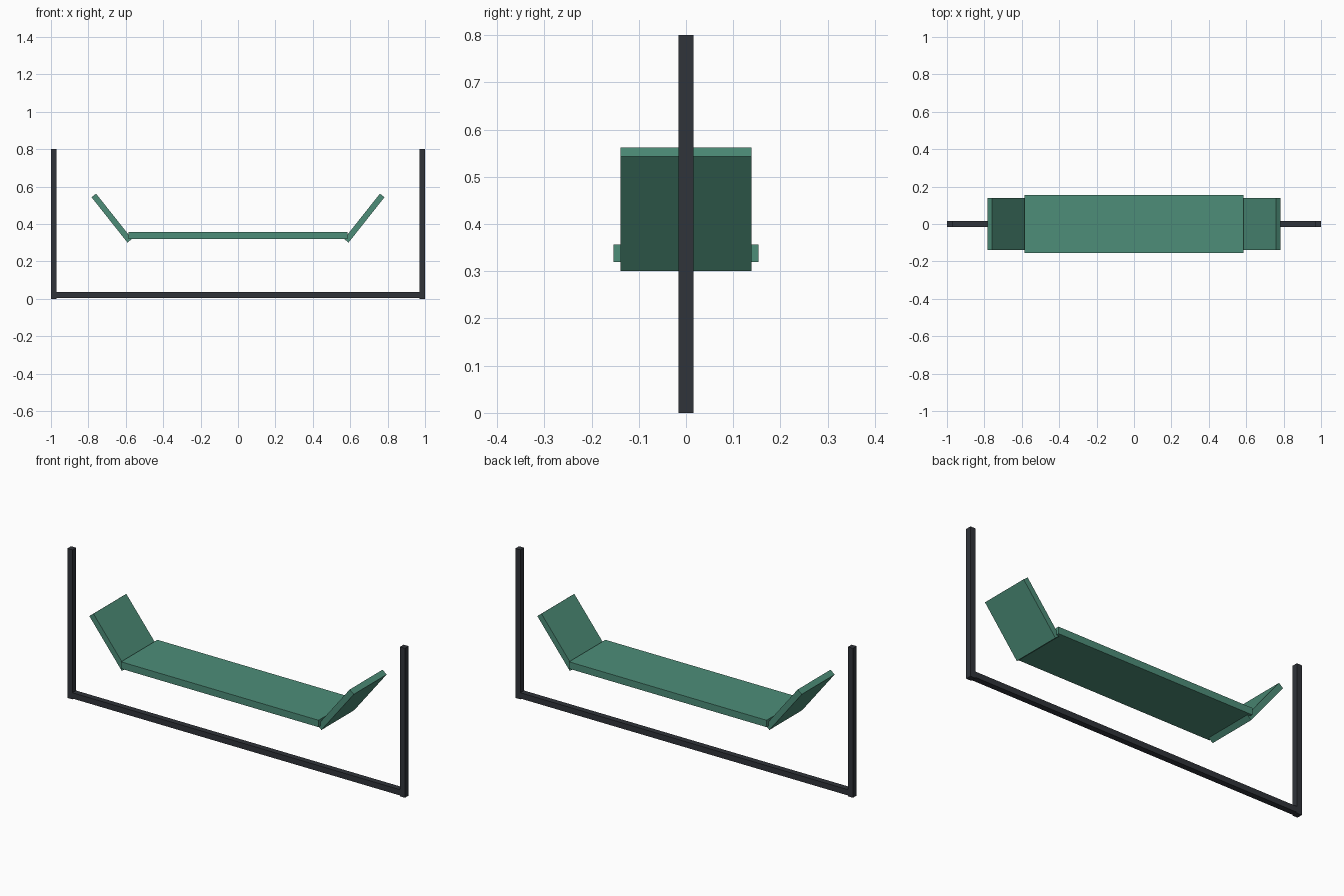
import bpy
from math import radians
from mathutils import Matrix

if "Cube" in bpy.data.objects:
    bpy.data.objects.remove(bpy.data.objects["Cube"])


def material(name, color):
    m = bpy.data.materials.new(name)
    m.diffuse_color = (*color, 1)
    m.use_nodes = True
    m.node_tree.nodes["Principled BSDF"].inputs["Base Color"].default_value = m.diffuse_color
    return m


def box(name, center, size, mat, tilt=0):
    bpy.ops.mesh.primitive_cube_add(size=1, location=center)
    ob = bpy.context.object
    ob.name = name
    ob.data.transform(Matrix.Diagonal((*size, 1)))
    ob.rotation_euler.y = tilt
    ob.data.materials.append(mat)
    return ob


fabric = material("green_padding", (0.075, 0.27, 0.19))
metal = material("dark_metal", (0.03, 0.034, 0.042))

# Flat middle panel
box("seat", (0, 0, 0.3385), (1.17, 0.308, 0.037), fabric)

# Ground rail between the posts
box("base_rail", (0, 0, 0.02), (1.95, 0.031, 0.031), metal)

# Uprights and sloping end panels on both sides
for side, s in (("left", -1), ("right", 1)):
    box(side + "_post", (s * 0.985, 0, 0.4), (0.03, 0.031, 0.8), metal)
    box(side + "_end_panel", (s * 0.675, 0, 0.4315), (0.309, 0.278, 0.031),
        fabric, -s * radians(51.6))
